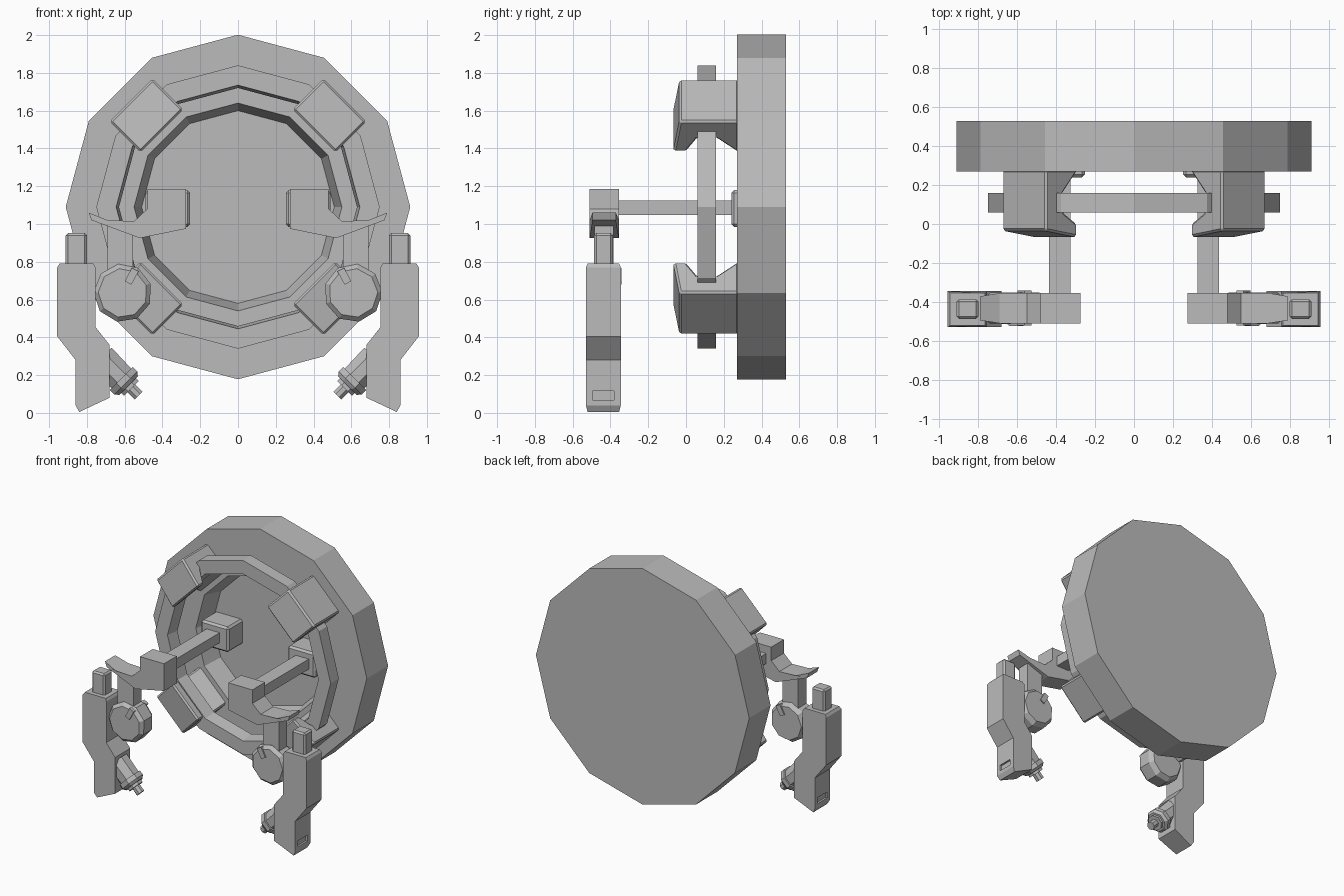
import bpy, bmesh, math
from mathutils import Matrix, Vector

cube = bpy.data.objects.get("Cube")
if cube:
    bpy.data.objects.remove(cube, do_unlink=True)

grey = bpy.data.materials.new("plain grey")
grey.use_nodes = True
grey.diffuse_color = (0.5, 0.5, 0.5, 1)
grey.node_tree.nodes["Principled BSDF"].inputs["Base Color"].default_value = (0.5, 0.5, 0.5, 1)

CENTRE = Vector((0, 0, 1.09))
LIMB_Y = -0.437


def finish(name, bm, matrix=None, bevel=0):
    if matrix:
        bm.transform(matrix)
    bmesh.ops.remove_doubles(bm, verts=bm.verts, dist=1e-5)
    bmesh.ops.recalc_face_normals(bm, faces=bm.faces)
    mesh = bpy.data.meshes.new(name)
    bm.to_mesh(mesh)
    bm.free()
    mesh.materials.append(grey)
    obj = bpy.data.objects.new(name, mesh)
    bpy.context.collection.objects.link(obj)
    if bevel:
        mod = obj.modifiers.new("edge", 'BEVEL')
        mod.width, mod.segments = bevel, 1
        mod.limit_method, mod.angle_limit = 'ANGLE', math.radians(50)
    return obj


def lathe(name, profile, sides, matrix, closed=False):
    """Spin a (radius, depth) profile around the y axis."""
    bm = bmesh.new()
    rows = []
    for i in range(sides):
        a = math.tau * i / sides
        rows.append([bm.verts.new((r * math.sin(a), y, r * math.cos(a))) for r, y in profile])
    n = len(profile)
    for i in range(sides):
        a, b = rows[i], rows[(i + 1) % sides]
        for j in range(n if closed else n - 1):
            k = (j + 1) % n
            bm.faces.new((a[j], a[k], b[k], b[j]))
    bmesh.ops.remove_doubles(bm, verts=bm.verts, dist=1e-5)
    bmesh.ops.dissolve_degenerate(bm, edges=bm.edges, dist=1e-5)
    return finish(name, bm, matrix)


def prism(name, outline, y0, y1, matrix=None, bevel=0):
    """Extrude an (x, z) outline from y0 to y1."""
    bm = bmesh.new()
    face = bm.faces.new([bm.verts.new((x, y0, z)) for x, z in outline])
    out = bmesh.ops.extrude_face_region(bm, geom=[face])
    for v in out["geom"]:
        if isinstance(v, bmesh.types.BMVert):
            v.co.y = y1
    return finish(name, bm, matrix, bevel)


def box(name, x, y, z, matrix=None, bevel=0):
    return prism(name, [(x[0], z[0]), (x[1], z[0]), (x[1], z[1]), (x[0], z[1])],
                 y[0], y[1], matrix, bevel)


# Back disc with a shallow dish, and the floating ring
at_centre = Matrix.Translation(CENTRE)
lathe("back_disc", [(0, .42), (.51, .42), (.55, .27), (.912, .27), (.912, .53), (0, .53)],
      12, at_centre)
lathe("front_ring", [(.75, .06), (.645, .06), (.63, .16), (.75, .16)], 12, at_centre, True)

# Four diagonal clamps, notched on the inner side around the ring
clamp = [(.57, -.068), (.57, 0), (.67, .06), (.67, .16), (.56, .28), (.80, .28), (.80, -.035)]
for i in range(4):
    bm = bmesh.new()
    face = bm.faces.new([bm.verts.new((-.16, y, r)) for r, y in clamp])
    out = bmesh.ops.extrude_face_region(bm, geom=[face])
    bmesh.ops.translate(bm, vec=(.32, 0, 0),
                        verts=[v for v in out["geom"] if isinstance(v, bmesh.types.BMVert)])
    turn = Matrix.Rotation(math.radians(45 + 90 * i), 4, 'Y')
    finish(f"clamp_{i + 1}", bm, at_centre @ turn, .012)

# Arms and hanging legs, built on the +x side and mirrored
for side, sign in (("left", 1), ("right", -1)):
    flip = Matrix.Scale(sign, 4, (1, 0, 0))

    # Arm with its mounting block
    box(side + "_arm_mount", (.253, .49), (.24, .43), (.985, 1.18), flip, .015)
    box(side + "_arm_bar", (.325, .437), (-.37, .25), (1.047, 1.125), flip)

    # Hand block sweeping out to a thin tip
    hand = prism(side + "_hand", [(.275, 1.185), (.48, 1.185), (.48, 1.08), (.55, 1.015),
                 (.69, 1.02), (.79, 1.06), (.775, 1.02), (.52, .925), (.275, .975)],
                 -.51, -.355, flip)
    for v in hand.data.vertices:
        if abs(v.co.x) > .75:
            v.co.y = LIMB_Y + (v.co.y - LIMB_Y) * .8

    # Hanger and wheel
    box(side + "_hanger", (.555, .69), (-.485, -.385), (.68, 1.0), flip)
    place = Matrix.Translation((.61, LIMB_Y, .635))
    lathe(side + "_wheel", [(0, -.075), (.13, -.075), (.155, -.05), (.155, .05),
          (.13, .085), (0, .085)], 9, flip @ place @ Matrix.Rotation(.15, 4, 'Y'))
    tilt = Matrix.Rotation(math.radians(-28), 4, 'Y')
    box(side + "_wheel_tab", (-.02, .02), (-.085, .095), (.06, .14), flip @ place @ tilt)

    # Leg with top peg
    box(side + "_leg_peg", (.80, .912), (-.487, -.387), (.75, .952), flip, .012)
    leg = prism(side + "_leg", [(.765, .79), (.945, .79), (.957, .77), (.957, .405), (.86, .28),
                (.86, .04), (.84, .005), (.68, .08), (.68, .36), (.755, .455), (.755, .77)],
                -.53, -.345, flip)
    for v in leg.data.vertices:
        if v.co.z > .78 or v.co.z < .03:
            v.co.y = LIMB_Y + (v.co.y - LIMB_Y) * .9

    # Slot sunk into the lower outer side of the leg
    cutter = box(side + "_slot_cutter", (.845, .90), (-.495, -.38), (.068, .115), flip)
    cutter.hide_render = True
    cutter.hide_viewport = True
    cut = leg.modifiers.new("slot", 'BOOLEAN')
    cut.operation, cut.object, cut.solver = 'DIFFERENCE', cutter, 'EXACT'

    # Nozzle pointing down and inward
    start = Vector((.71, LIMB_Y, .275))
    aim = Vector((-1, 0, -1)).to_track_quat('Y', 'Z').to_matrix().to_4x4()
    lathe(side + "_nozzle", [(0, -.02), (.085, -.02), (.08, .13), (.093, .13), (.093, .165),
          (.075, .185), (.06, .185), (.06, .205), (.032, .205), (.032, .26), (0, .26)],
          8, flip @ Matrix.Translation(start) @ aim @ Matrix.Rotation(math.pi / 8, 4, 'Y'))
